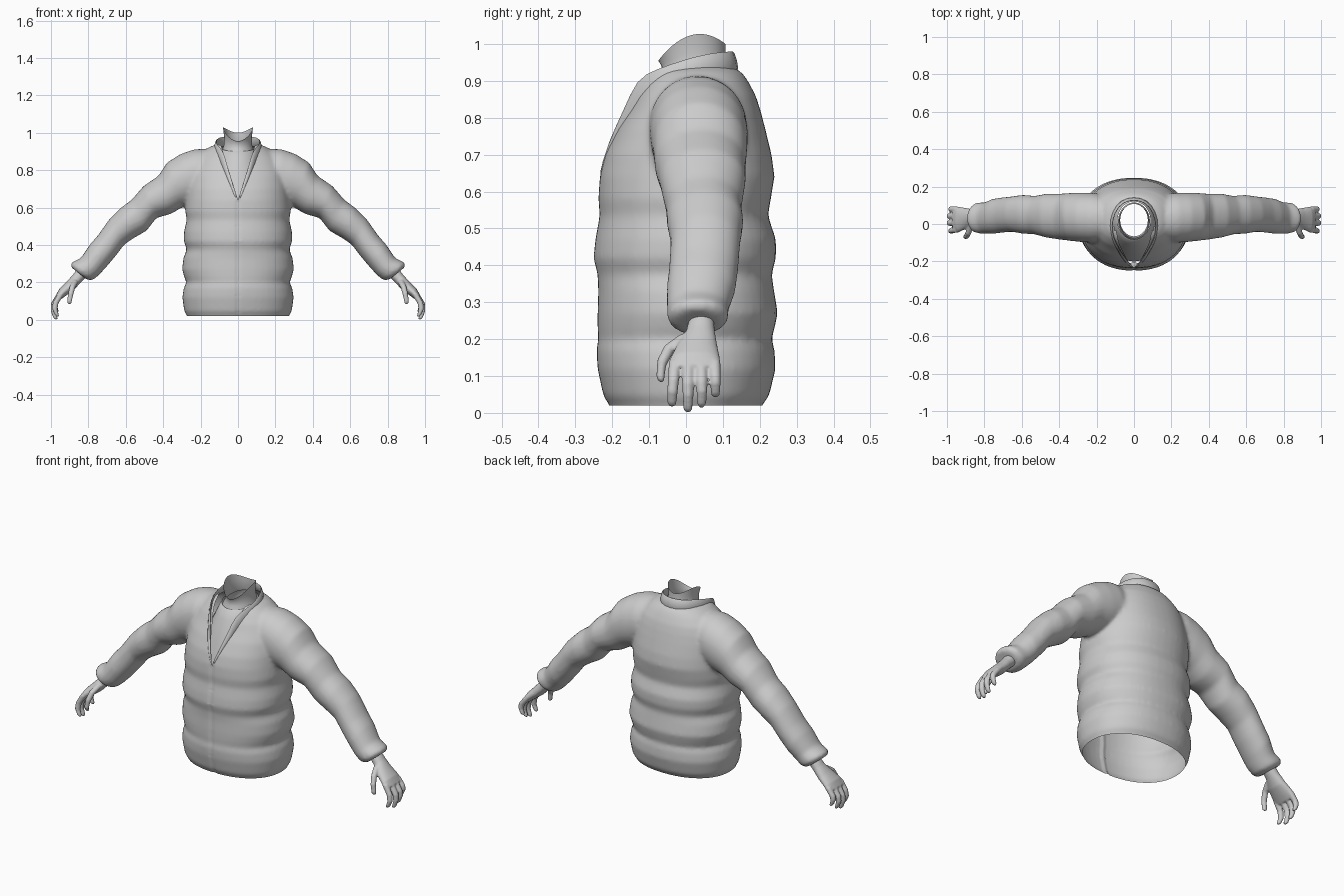
import bpy, bmesh, math
from mathutils import Vector as V

if "Cube" in bpy.data.objects:
    bpy.data.objects.remove(bpy.data.objects["Cube"])


def loft(bm, rings, cap=True):
    """Skin a list of point rings into a tube."""
    rows = [[bm.verts.new(p) for p in r] for r in rings]
    n = len(rows[0])
    for a, b in zip(rows, rows[1:]):
        for i in range(n):
            j = (i + 1) % n
            bm.faces.new((a[i], a[j], b[j], b[i]))
    if cap:
        bm.faces.new(rows[0])
        bm.faces.new(rows[-1])


def ring(c, u, v, n=40, e=2.0):
    """Superellipse around c spanned by u and v."""
    f = lambda t: math.copysign(abs(t) ** (2 / e), t)
    return [c + u * f(math.cos(2 * math.pi * i / n)) + v * f(math.sin(2 * math.pi * i / n)) for i in range(n)]


def limb_ring(row, s=1, n=32):
    """Section from its upper and lower edge (x, z) and its y range."""
    tx, tz, bx, bz, y0, y1 = row
    t, b = V((s * tx, (y0 + y1) / 2, tz)), V((s * bx, (y0 + y1) / 2, bz))
    return ring((t + b) / 2, (t - b) / 2, V((0, (y1 - y0) / 2, 0)), n, 2.1)


def tilted_ring(row):
    """Neck section from half width, front (y, z), back (y, z), side lift."""
    hw, fy, fz, by, bz, lift = row
    f, b = V((0, fy, fz)), V((0, by, bz))
    pts = ring((f + b) / 2, V((hw, 0, 0)), (b - f) / 2, 40)
    return [p + V((0, 0, lift * (p.x / hw) ** 2)) for p in pts]


def finish(bm, name):
    bmesh.ops.recalc_face_normals(bm, faces=bm.faces[:])
    me = bpy.data.meshes.new(name)
    bm.to_mesh(me)
    bm.free()
    ob = bpy.data.objects.new(name, me)
    bpy.context.collection.objects.link(ob)
    return ob


def mod(ob, kind, apply=True, **kw):
    m = ob.modifiers.new(kind.lower(), kind)
    for k, val in kw.items():
        setattr(m, k, val)
    if apply:
        bpy.context.view_layer.objects.active = ob
        bpy.ops.object.modifier_apply(modifier=m.name)


def smooth(ob, angle=50):
    bpy.ops.object.select_all(action='DESELECT')
    ob.select_set(True)
    bpy.context.view_layer.objects.active = ob
    bpy.ops.object.shade_smooth_by_angle(angle=math.radians(angle))


# Jacket: padded torso sections (z, half width, front y, back y)
torso = [(-.03, .26, -.195, .19), (.02, .272, -.207, .205), (.045, .287, -.224, .225), (.12, .298, -.24, .243),
         (.17, .29, -.243, .24), (.20, .276, -.238, .232), (.23, .288, -.24, .24), (.27, .299, -.24, .249),
         (.33, .292, -.238, .239), (.375, .274, -.24, .232), (.42, .29, -.251, .244), (.47, .289, -.246, .244),
         (.535, .274, -.234, .222), (.58, .282, -.238, .23), (.64, .278, -.234, .24), (.70, .272, -.219, .232),
         (.77, .262, -.186, .215), (.82, .245, -.155, .202), (.86, .225, -.135, .189), (.90, .185, -.11, .168),
         (.925, .15, -.09, .15), (.94, .11, -.06, .12)]
# Sleeve sections: upper edge x, z; lower edge x, z; y range
sleeve = [(.18, .915, .12, .66, -.09, .15), (.24, .91, .18, .64, -.10, .165), (.31, .885, .245, .615, -.097, .168),
          (.38, .84, .30, .60, -.09, .166), (.425, .77, .36, .565, -.084, .162), (.505, .715, .435, .545, -.072, .162),
          (.57, .64, .49, .475, -.055, .15), (.625, .60, .56, .435, -.052, .156), (.69, .535, .61, .40, -.042, .148),
          (.75, .45, .655, .34, -.046, .142), (.79, .405, .71, .275, -.052, .135), (.84, .33, .745, .238, -.052, .116),
          (.893, .305, .775, .212, -.05, .115), (.893, .282, .805, .212, -.035, .095)]
bm = bmesh.new()
loft(bm, [ring(V((0, (f + b) / 2, z)), V((w, 0, 0)), V((0, (b - f) / 2, 0)), 48, 2.2) for z, w, f, b in torso])
for s in (1, -1):
    loft(bm, [limb_ring(r, s) for r in sleeve])
jacket = finish(bm, "jacket")
mod(jacket, 'REMESH', mode='VOXEL', voxel_size=.01)
mod(jacket, 'SMOOTH', factor=.5, iterations=8)

# Open the hem, the front slit and the neck; press in the front seam
bm = bmesh.new()
bm.from_mesh(jacket.data)
bmesh.ops.bisect_plane(bm, geom=bm.verts[:] + bm.edges[:] + bm.faces[:], plane_co=(0, 0, .02),
                       plane_no=(0, 0, -1), clear_outer=True)
for v in bm.verts:
    if v.co.y < -.1 and v.co.z < .64 and abs(v.co.x) < .012:
        v.co.y += .005
for s in (1, -1):
    front = [f for f in bm.faces if f.calc_center_median().y < 0 and f.calc_center_median().z > .62
             and abs(f.calc_center_median().x) < .16]
    geom = set(front)
    for f in front:
        geom.update(f.edges)
        geom.update(f.verts)
    bmesh.ops.bisect_plane(bm, geom=list(geom), plane_co=(0, 0, .64), plane_no=(s, 0, -.31))


def is_open(c):
    slit = c.y < 0 and c.z > .64 and abs(c.x) < .31 * (c.z - .64)
    return slit or (c.z > .8 and (c.x / .115) ** 2 + ((c.y - .02) / .115) ** 2 < 1)


bmesh.ops.delete(bm, geom=[f for f in bm.faces if is_open(f.calc_center_median())], context='FACES')
bm.to_mesh(jacket.data)
bm.free()
smooth(jacket, 60)

# Stand-up collar running down into the slit edge (base point, top point)
collar = [((0, .145, .925), (0, .13, .982)), ((.07, .13, .925), (.062, .118, .982)),
          ((.118, .065, .922), (.106, .06, .977)), ((.133, -.01, .908), (.12, -.01, .958)),
          ((.118, -.085, .868), (.11, -.08, .934)), ((.085, -.142, .82), (.078, -.135, .91)),
          ((.072, -.168, .785), (.056, -.168, .82)), ((.042, -.21, .715), (.03, -.207, .737)),
          ((.007, -.234, .63), (.001, -.232, .645))]
bm = bmesh.new()
rows = [(bm.verts.new(a), bm.verts.new(b)) for a, b in collar]
for (a, b), (c, d) in zip(rows, rows[1:]):
    bm.faces.new((a, c, d, b))
col = finish(bm, "collar")
mod(col, 'MIRROR', use_clip=True)
mod(col, 'SOLIDIFY', thickness=.012, offset=0)
mod(col, 'SUBSURF', levels=1)
smooth(col, 60)

# Neck stump, open at the top, and the undershirt showing in the slit
neck = [(.08, -.075, .955, .107, 1.0, .047), (.074, -.066, .94, .107, .98, .02),
        (.076, -.068, .915, .11, .95, 0), (.085, -.085, .88, .115, .93, 0)]
shirt = [(.088, -.082, .90, .12, .935, 0), (.094, -.09, .895, .124, .93, 0), (.105, -.115, .85, .128, .92, 0),
         (.13, -.16, .75, .13, .90, 0), (.15, -.2, .62, .13, .87, 0)]
for name, rings in (("neck", neck), ("undershirt", shirt)):
    bm = bmesh.new()
    loft(bm, [tilted_ring(r) for r in rings], cap=False)
    smooth(finish(bm, name))

# Hands: palm sections, then fingers and thumb as tapered tubes
palm = [(.82, .32, .77, .28, .01, .075), (.862, .268, .805, .235, .008, .076), (.885, .238, .838, .202, 0, .078),
        (.92, .20, .875, .162, -.025, .085), (.955, .165, .918, .13, -.043, .092), (.975, .13, .948, .108, -.045, .092)]
fingers = [[(.945, -.03, .14), (.975, -.034, .09), (.98, -.037, .055), (.968, -.038, .024)],
           [(.95, .006, .14), (.985, .005, .08), (.988, .005, .045), (.976, .005, .009)],
           [(.95, .042, .14), (.985, .042, .085), (.988, .043, .055), (.976, .042, .022)],
           [(.945, .077, .14), (.975, .079, .1), (.98, .08, .078), (.97, .08, .05)],
           [(.87, .0, .205), (.885, -.045, .175), (.895, -.066, .135), (.902, -.07, .092)]]
bm = bmesh.new()
loft(bm, [limb_ring(r, 1, 24) for r in palm])
for pts in fingers:
    pts = [V(p) for p in pts]
    axis = pts[-1] - pts[0]
    u = axis.cross(V((0, 1, 0))).normalized()
    w = axis.cross(u).normalized()
    tip = pts[-1] + (pts[-1] - pts[-2]).normalized() * .008
    loft(bm, [ring(p, u * r, w * r, 12) for p, r in zip(pts + [tip], (.017, .0155, .0145, .0125, .006))])
hands = finish(bm, "hands")
mod(hands, 'REMESH', mode='VOXEL', voxel_size=.005)
mod(hands, 'SMOOTH', factor=.5, iterations=3)
mod(hands, 'MIRROR', use_clip=False)
smooth(hands, 60)
